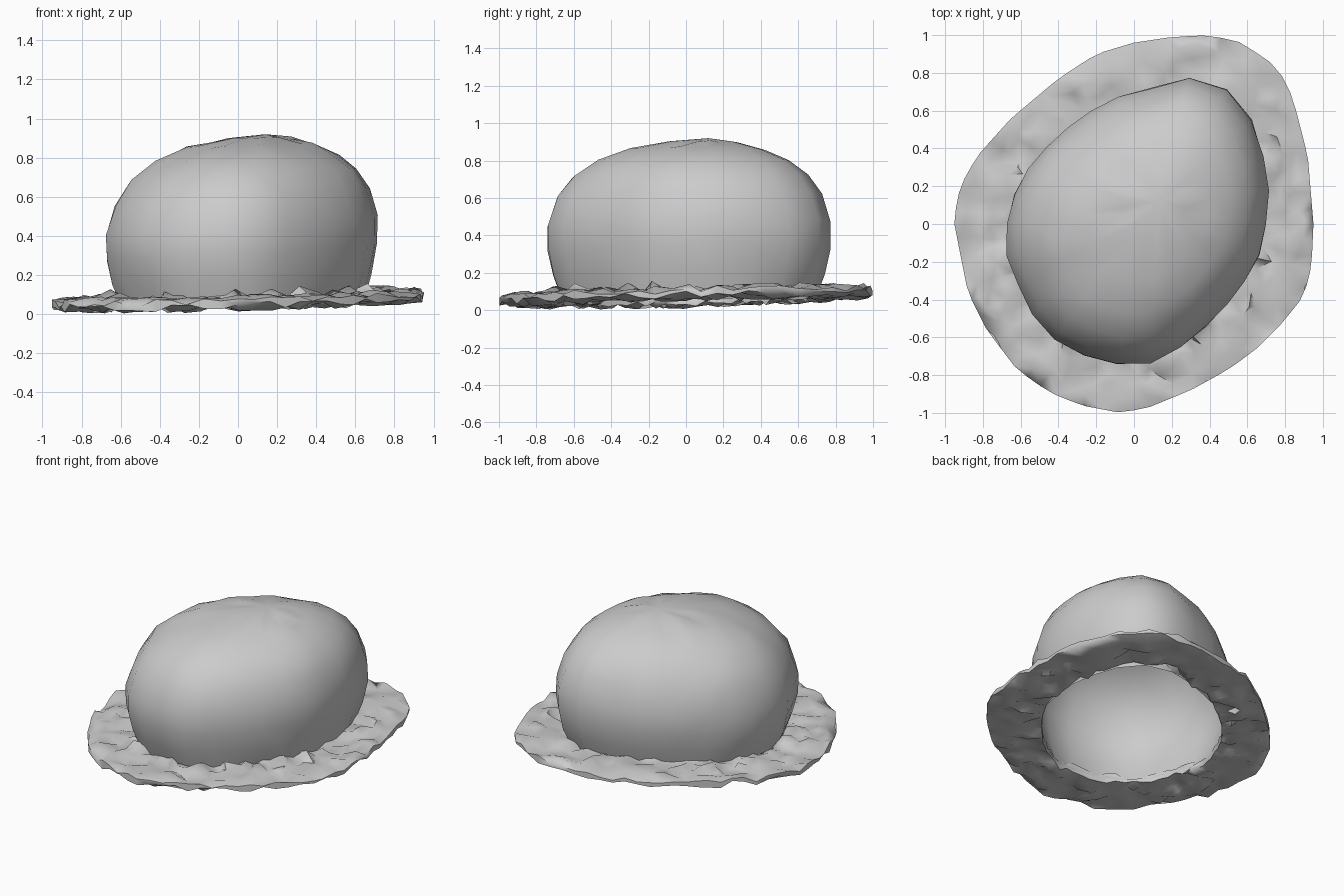
import bpy, bmesh, math, random
from mathutils import Vector

if "Cube" in bpy.data.objects:
    bpy.data.objects.remove(bpy.data.objects["Cube"])

random.seed(7)

# Plan outlines, counter-clockwise
RIM = [(.95, 0), (.92, .36), (.84, .67), (.76, .83), (.57, .96), (.4, 1), (.2, .99), (0, .96),
       (-.2, .9), (-.4, .77), (-.65, .56), (-.83, .36), (-.92, .2), (-.955, .02), (-.88, -.36),
       (-.78, -.56), (-.62, -.77), (-.45, -.89), (-.28, -.96), (-.07, -1), (.08, -.97),
       (.3, -.88), (.5, -.77), (.65, -.66), (.78, -.53), (.9, -.38), (.94, -.22)]
ROCK = [(.72, .22), (.66, .45), (.6, .61), (.5, .71), (.38, .78), (.25, .77), (0, .69), (-.14, .66),
        (-.42, .46), (-.56, .3), (-.64, .15), (-.7, -.1), (-.58, -.4), (-.48, -.58), (-.3, -.69),
        (-.1, -.74), (.08, -.74), (.2, -.69), (.4, -.53), (.55, -.36), (.66, -.18), (.69, -.1)]

stone = bpy.data.materials.new("grey stone")
stone.diffuse_color = (.6, .6, .6, 1)
stone.use_nodes = True
stone.node_tree.nodes["Principled BSDF"].inputs["Base Color"].default_value = stone.diffuse_color


def on_outline(outline, angle):
    """Point where a ray from the centre crosses an outline."""
    d = Vector((math.cos(angle), math.sin(angle)))
    for i, p in enumerate(outline):
        a, b = Vector(p), Vector(outline[(i + 1) % len(outline)])
        e = b - a
        det = d.x * -e.y + e.x * d.y
        if abs(det) < 1e-9:
            continue
        t = (a.x * -e.y + e.x * a.y) / det
        u = (d.x * a.y - d.y * a.x) / det
        if t > 0 and -1e-6 <= u <= 1 + 1e-6:
            return d * t
    return d


def bridge(bm, lower, upper):
    n = len(lower)
    for i in range(n):
        j = (i + 1) % n
        bm.faces.new((lower[i], lower[j], upper[j], upper[i]))


def finish(bm, name, angle):
    bmesh.ops.triangulate(bm, faces=bm.faces[:])
    mesh = bpy.data.meshes.new(name)
    bm.to_mesh(mesh)
    bm.free()
    mesh.materials.append(stone)
    ob = bpy.data.objects.new(name, mesh)
    bpy.context.collection.objects.link(ob)
    bpy.ops.object.select_all(action='DESELECT')
    ob.select_set(True)
    bpy.context.view_layer.objects.active = ob
    bpy.ops.object.shade_smooth_by_angle(angle=math.radians(angle))


def ground(x, y):
    return .073 + .025 * x + .02 * y


# Boulder: hollow dome, open underneath
bm = bmesh.new()
top = Vector((.14, .12))
LEVELS = [(.9, .06), (.96, .18), (1, .32), (1, .45), (.935, .6), (.83, .71), (.68, .795), (.48, .858), (.24, .895)]
SIDES = 26
previous = None
for scale, z in LEVELS:
    ring = []
    for i in range(SIDES):
        p = on_outline(ROCK, math.tau * i / SIDES)
        drift = max(0, (z - .45) / .47)          # upper levels lean to the summit
        q = p * scale + top * drift * (1 - scale)
        q *= 1 + random.uniform(-.008, .004)
        lift = .07 * q.x * math.sin(math.pi * z)
        ring.append(bm.verts.new((q.x, q.y, z + lift + random.uniform(-.008, .008))))
    if previous:
        bridge(bm, previous, ring)
    previous = ring
summit = bm.verts.new((top.x, top.y, .92))
for i in range(SIDES):
    bm.faces.new((previous[i], previous[(i + 1) % SIDES], summit))
finish(bm, "boulder", 50)

# Rubble skirt: thin, crumpled ring around the base
bm = bmesh.new()
SEGMENTS, BANDS = 72, 5
sheets = []
for side in (1, -1):
    rings = []
    for b in range(BANDS + 1):
        t = b / BANDS
        ring = []
        for i in range(SEGMENTS):
            a = math.tau * i / SEGMENTS
            inner, outer = on_outline(ROCK, a) * .9, on_outline(RIM, a)
            p = inner.lerp(outer, t)
            if 0 < b < BANDS:
                p += Vector((random.uniform(-.022, .022), random.uniform(-.022, .022)))
            half = .024 if b < BANDS else .012
            z = ground(p.x, p.y) + side * half + random.uniform(-.022, .022)
            # Broken chunks piled against the front of the boulder
            if side == 1 and b == 1 and math.sin(a) < -.2 and i % 3 == 0:
                z += random.uniform(.02, .06)
            ring.append(bm.verts.new((p.x, p.y, max(z, .004))))
        rings.append(ring)
    for r0, r1 in zip(rings, rings[1:]):
        if side == 1:
            bridge(bm, r1, r0)
        else:
            bridge(bm, r0, r1)
    sheets.append(rings)
bridge(bm, sheets[1][-1], sheets[0][-1])
bridge(bm, sheets[0][0], sheets[1][0])
bmesh.ops.recalc_face_normals(bm, faces=bm.faces[:])
finish(bm, "rubble_skirt", 60)
